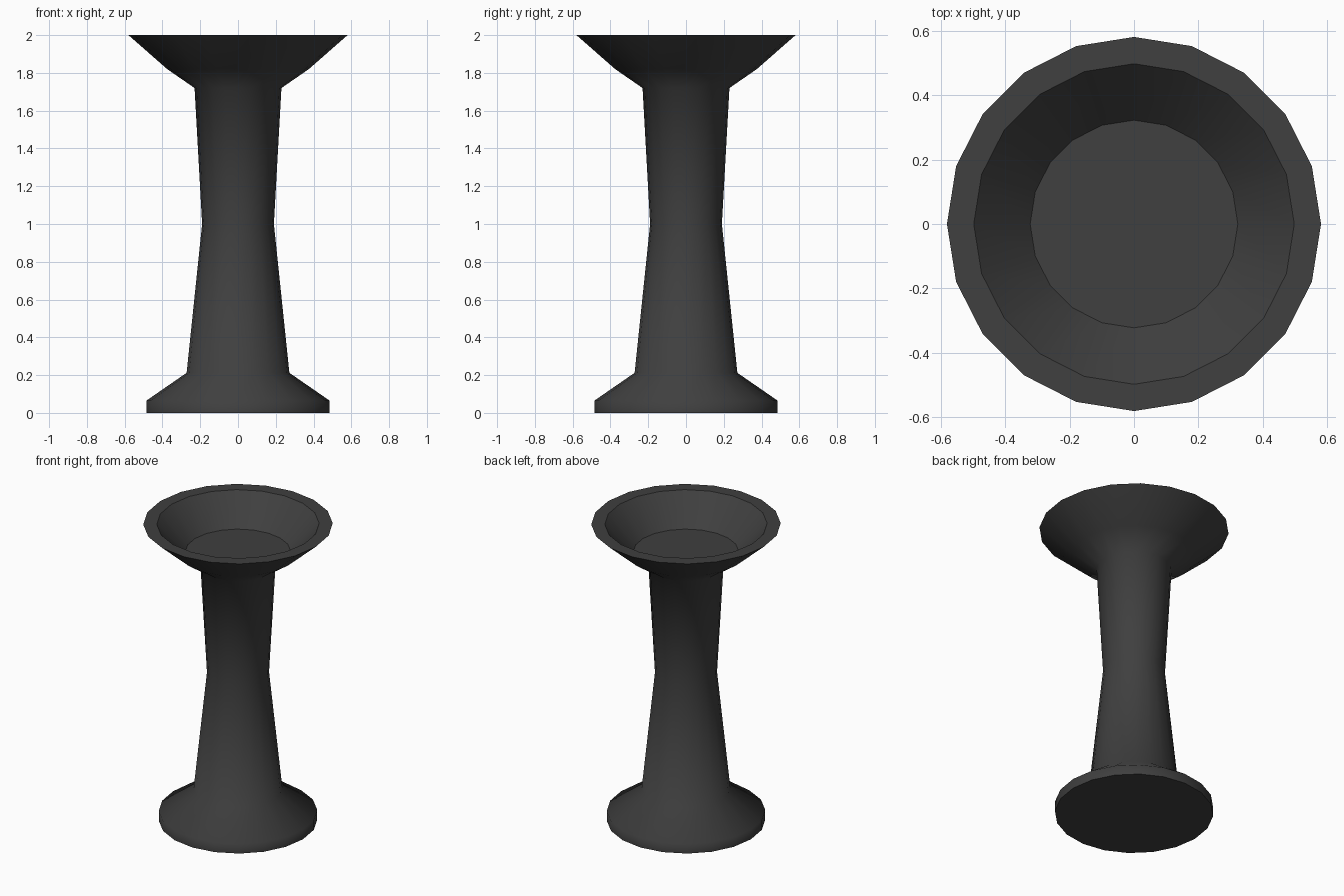
import bpy, bmesh
from math import cos, sin, tau

if "Cube" in bpy.data.objects:
    bpy.data.objects.remove(bpy.data.objects["Cube"])

SIDES = 20
# (radius, height, sharp ring) from the foot up the outside and down into the dish
PROFILE = [
    (0.485, 0.0, True), (0.485, 0.065, False), (0.272, 0.212, False),
    (0.19, 1.0, False), (0.23, 1.72, False), (0.375, 1.82, False),
    (0.58, 2.0, True), (0.497, 2.0, True), (0.322, 1.815, True),
]

bm = bmesh.new()
rings = [[bm.verts.new((r * cos(tau * i / SIDES), r * sin(tau * i / SIDES), z))
          for i in range(SIDES)] for r, z, _ in PROFILE]

# Turned walls
for a, b in zip(rings, rings[1:]):
    for i in range(SIDES):
        j = (i + 1) % SIDES
        bm.faces.new((a[i], a[j], b[j], b[i]))

# Underside and dish floor
bm.faces.new(rings[0][::-1])
bm.faces.new(rings[-1])

# Smooth body with crisp rings at the foot, rim and dish floor
for f in bm.faces:
    f.smooth = True
for ring, (_, _, sharp) in zip(rings, PROFILE):
    for i in range(SIDES):
        bm.edges.get((ring[i], ring[(i + 1) % SIDES])).smooth = not sharp
bmesh.ops.recalc_face_normals(bm, faces=bm.faces)

mesh = bpy.data.meshes.new("pedestal_dish")
bm.to_mesh(mesh)
bm.free()
obj = bpy.data.objects.new("pedestal_dish", mesh)
bpy.context.collection.objects.link(obj)

# Dark charcoal colour
mat = bpy.data.materials.new("charcoal")
mat.diffuse_color = (0.05, 0.05, 0.05, 1)
mat.use_nodes = True
mat.node_tree.nodes["Principled BSDF"].inputs["Base Color"].default_value = mat.diffuse_color
mesh.materials.append(mat)
